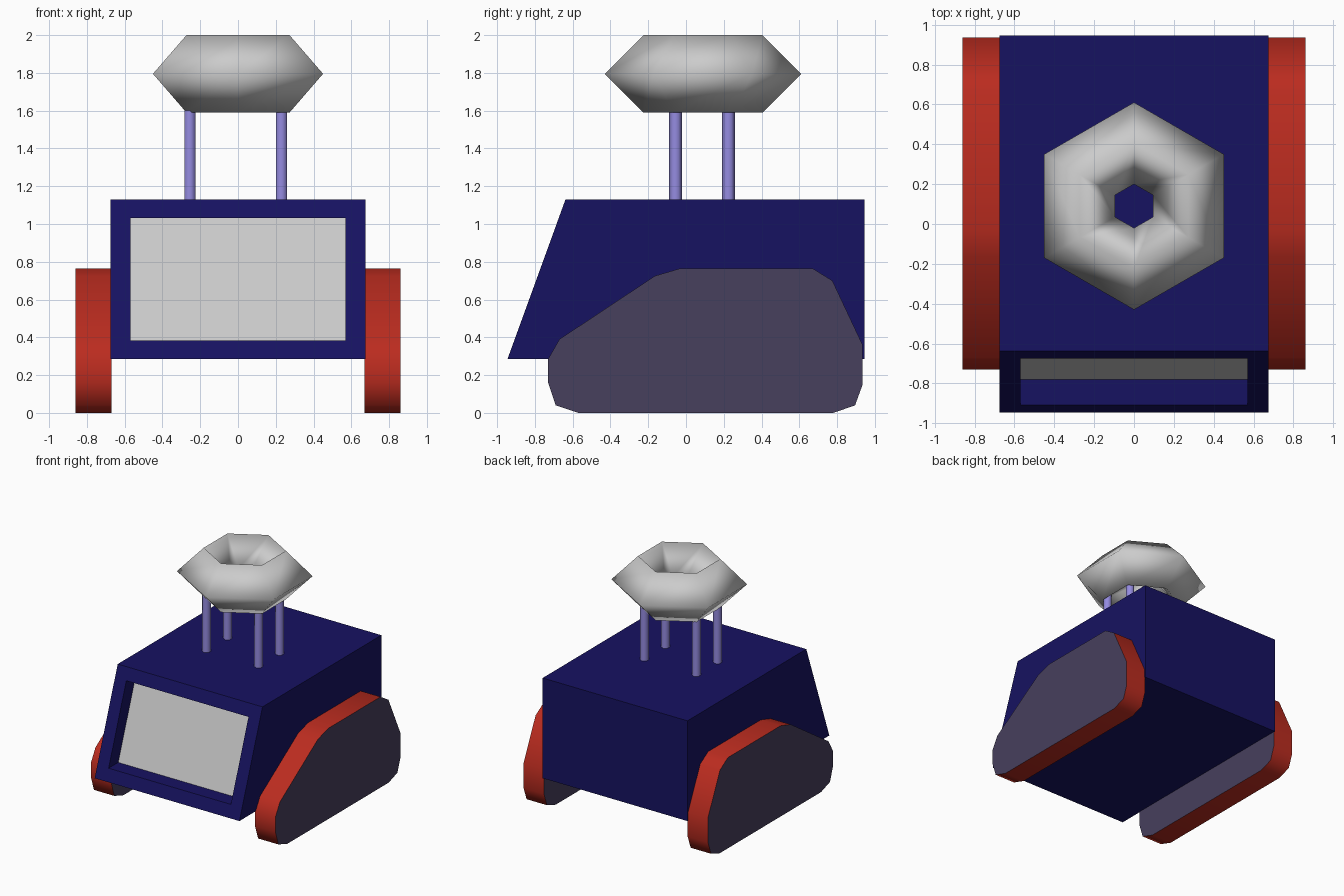
import bpy, bmesh
from math import radians
from mathutils import Vector

if "Cube" in bpy.data.objects:
    bpy.data.objects.remove(bpy.data.objects["Cube"])


def material(name, rgb):
    m = bpy.data.materials.new(name)
    m.diffuse_color = (*rgb, 1)
    m.use_nodes = True
    m.node_tree.nodes["Principled BSDF"].inputs["Base Color"].default_value = m.diffuse_color
    return m


NAVY = material("navy", (0.008, 0.006, 0.12))
RED = material("red", (0.5, 0.025, 0.014))
SLATE = material("slate", (0.063, 0.05, 0.11))
LILAC = material("lilac", (0.3, 0.26, 0.75))


def to_object(bm, name, mats=()):
    bmesh.ops.recalc_face_normals(bm, faces=bm.faces)
    me = bpy.data.meshes.new(name)
    bm.to_mesh(me)
    bm.free()
    for m in mats:
        me.materials.append(m)
    ob = bpy.data.objects.new(name, me)
    bpy.context.collection.objects.link(ob)
    return ob


def extrude_profile(profile, x0, x1):
    """Solid from a (y, z) side profile, spanning x0 to x1."""
    bm = bmesh.new()
    face = bm.faces.new([bm.verts.new((x0, y, z)) for y, z in profile])
    out = bmesh.ops.extrude_face_region(bm, geom=[face], use_keep_orig=True)
    verts = [g for g in out["geom"] if isinstance(g, bmesh.types.BMVert)]
    bmesh.ops.translate(bm, verts=verts, vec=(x1 - x0, 0, 0))
    bmesh.ops.recalc_face_normals(bm, faces=bm.faces)
    return bm


# Body: wedge-fronted box with a recessed window
bm = extrude_profile([(-0.945, 0.285), (0.945, 0.285), (0.945, 1.13), (-0.638, 1.13)], -0.675, 0.675)
front = min(bm.faces, key=lambda f: f.normal.y)
bmesh.ops.inset_region(bm, faces=[front], thickness=0.105, use_even_offset=True)
out = bmesh.ops.extrude_discrete_faces(bm, faces=[front])
window = out["faces"][0]
# Wall the recess between the frame and the pushed-in window
rim = [v.co.copy() for v in window.verts]
bmesh.ops.delete(bm, geom=[window], context='FACES')
back = [p + Vector((0, 0.128, 0)) for p in rim]
for i in range(4):
    j = (i + 1) % 4
    bm.faces.new([bm.verts.new(p) for p in (rim[i], rim[j], back[j], back[i])])
bmesh.ops.remove_doubles(bm, verts=bm.verts, dist=0.0005)
to_object(bm, "body", [NAVY])

# Screen at the back of the recess
bm = bmesh.new()
screen = bm.faces.new([bm.verts.new(p) for p in back])
screen.normal_update()
if screen.normal.y > 0:
    screen.normal_flip()
me = bpy.data.meshes.new("screen")
bm.to_mesh(me)
bm.free()
bpy.context.collection.objects.link(bpy.data.objects.new("screen", me))

# Tracks: red tread around slate side plates
TRACK = [(-0.73, 0.285), (-0.67, 0.39), (-0.165, 0.725), (-0.03, 0.765), (0.67, 0.765),
         (0.775, 0.7), (0.935, 0.36), (0.935, 0.15), (0.895, 0.04), (0.78, 0),
         (-0.57, 0), (-0.69, 0.04), (-0.73, 0.16)]
for side, name in ((1, "right_track"), (-1, "left_track")):
    bm = extrude_profile(TRACK, side * 0.67, side * 0.86)
    for f in bm.faces:
        f.material_index = 1 if abs(f.normal.x) > 0.9 else 0
    ob = to_object(bm, name, [RED, SLATE])
    bpy.ops.object.select_all(action='DESELECT')
    ob.select_set(True)
    bpy.context.view_layer.objects.active = ob
    bpy.ops.object.shade_smooth_by_angle(angle=radians(60))

# Neck: four hexagonal posts
for x in (-0.255, 0.23):
    for y in (-0.055, 0.225):
        bpy.ops.mesh.primitive_cylinder_add(vertices=6, radius=0.034, depth=0.58,
                                            location=(x, y, 1.39))
        post = bpy.context.object
        post.name = "post"
        post.data.materials.append(LILAC)
        bpy.ops.object.shade_smooth_by_angle(angle=radians(65))

# Head: coarse smooth-shaded ring
bpy.ops.mesh.primitive_torus_add(major_segments=6, minor_segments=4, major_radius=0.315,
                                 minor_radius=0.205, location=(0, 0.09, 1.795),
                                 rotation=(0, 0, radians(90)))
bpy.context.object.name = "ring_head"
bpy.ops.object.shade_smooth()
